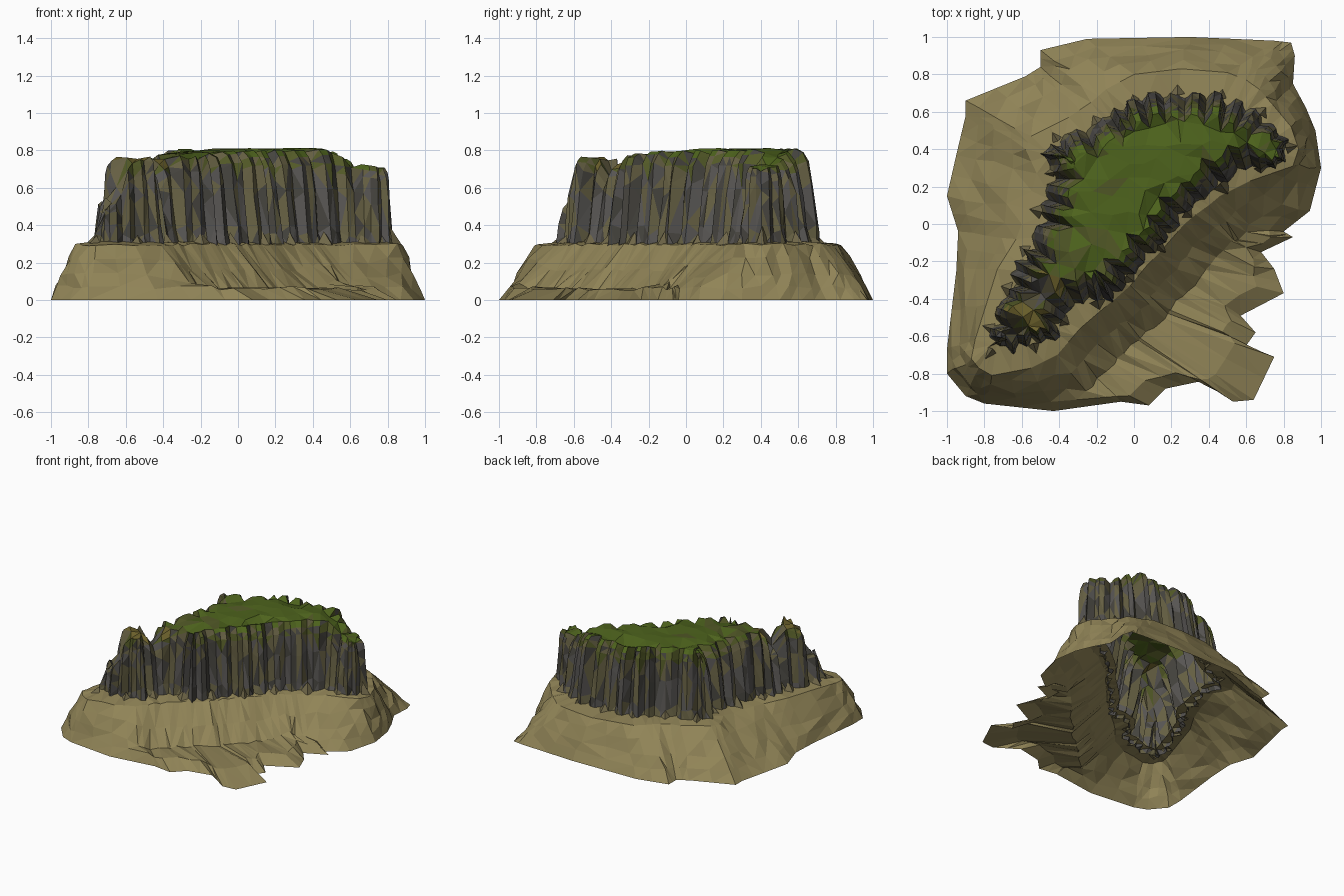
import bpy, bmesh, math, random
from mathutils import Vector
from mathutils.geometry import delaunay_2d_cdt

if "Cube" in bpy.data.objects:
    bpy.data.objects.remove(bpy.data.objects["Cube"])

random.seed(7)
U = random.uniform

# Outlines in plan, counter-clockwise from the south-west tip
GROUND = [(-1, -.8), (-.9, -.92), (-.8, -.96), (-.43, -1), (-.07, -.95), (.08, -.97), (.17, -.88),
          (.36, -.84), (.53, -.95), (.64, -.94), (.75, -.71), (.6, -.65), (.65, -.58), (.57, -.49),
          (.8, -.37), (.75, -.24), (.68, -.15), (.85, -.07), (.8, -.04), (.94, .07), (1, .3),
          (.97, .5), (.92, .62), (.85, .75), (.86, .9), (.84, .97), (.75, .98), (.3, 1),
          (-.25, .99), (-.5, .93), (-.5, .84), (-.58, .79), (-.9, .66), (-.9, .58), (-.95, .37),
          (-1, .15), (-.94, -.04), (-.95, -.25), (-1, -.67)]
SHOULDER = [(-.87, -.72), (-.83, -.77), (-.76, -.81), (-.55, -.77), (-.41, -.7), (-.35, -.63),
            (-.29, -.56), (-.22, -.5), (-.15, -.44), (-.1, -.4), (-.02, -.33), (.02, -.28),
            (.07, -.22), (.13, -.16), (.2, -.08), (.27, 0), (.33, .05), (.4, .1), (.46, .15),
            (.62, .23), (.85, .31), (.88, .4), (.84, .52), (.74, .64), (.67, .72), (.6, .77),
            (.5, .81), (.25, .83), (0, .8), (-.15, .72), (-.23, .65), (-.35, .57), (-.55, .47),
            (-.58, .4), (-.52, .27), (-.57, .08), (-.63, -.08), (-.73, -.24), (-.85, -.62)]
CLIFF = [(-.8, -.67), (-.65, -.69), (-.52, -.64), (-.41, -.62), (-.36, -.46), (-.27, -.42), (-.11, -.41),
         (-.05, -.3), (.02, -.22), (.1, -.14), (.2, -.05), (.27, .05), (.35, .12), (.45, .2),
         (.58, .29), (.81, .31), (.82, .42), (.77, .5), (.67, .6), (.58, .66), (.4, .69),
         (.2, .7), (.05, .68), (-.1, .62), (-.22, .53), (-.4, .46), (-.5, .38), (-.42, .25),
         (-.5, .1), (-.5, -.03), (-.57, -.14), (-.65, -.22), (-.66, -.34), (-.73, -.45), (-.75, -.55)]


def material(name, r, g, b):
    m = bpy.data.materials.new(name)
    m.diffuse_color = (r, g, b, 1)
    m.use_nodes = True
    m.node_tree.nodes["Principled BSDF"].inputs["Base Color"].default_value = m.diffuse_color
    return m


def finish(name, bm, mats, pick):
    bmesh.ops.triangulate(bm, faces=bm.faces[:])
    bmesh.ops.recalc_face_normals(bm, faces=bm.faces[:])
    bm.normal_update()
    if sum(f.normal.z * f.calc_area() for f in bm.faces) < 0:
        bmesh.ops.reverse_faces(bm, faces=bm.faces[:])
    for f in bm.faces:
        f.material_index = pick(f)
    me = bpy.data.meshes.new(name)
    bm.to_mesh(me)
    bm.free()
    for m in mats:
        me.materials.append(m)
    ob = bpy.data.objects.new(name, me)
    bpy.context.collection.objects.link(ob)


def bridge(bm, a, b):
    n = len(a)
    for i in range(n):
        j = (i + 1) % n
        bm.faces.new((a[i], a[j], b[j], b[i]))


def resample(points, n):
    """Evenly spaced points round a closed outline."""
    p = [Vector(q) for q in points]
    segs = [(p[i], p[(i + 1) % len(p)]) for i in range(len(p))]
    step = sum((b - a).length for a, b in segs) / n
    out, left = [], 0.0
    for a, b in segs:
        d = (b - a).length
        while left < d and len(out) < n:
            out.append(a.lerp(b, left / d))
            left += step
        left -= d
    return out


def outward(points, i, k):
    d = Vector(points[(i + k) % len(points)]) - Vector(points[i - k])
    return Vector((d.y, -d.x)).normalized()


def ramp(x, keys):
    for (x0, y0), (x1, y1) in zip(keys, keys[1:]):
        if x <= x1:
            return y0 + (y1 - y0) * max(0, (x - x0) / (x1 - x0))
    return keys[-1][1]


def top_height(p):
    """Plateau height: spire, pillar and gap in the south-west, drop in the east."""
    t = (p.x + p.y) * .707
    h = ramp(t, [(-1.04, .34), (-.97, .45), (-.93, .55), (-.88, .5), (-.83, .74), (-.75, .78),
                 (-.68, .76), (-.61, .64), (-.54, .76), (-.4, .78), (-.1, .8), (.1, .812)])
    return min(h, ramp(p.x, [(.5, .82), (.62, .74), (.82, .71)]))


# Cliff outline, outward normals and column grooves
N = 124
foot = resample(CLIFF, N)
normals = [outward(foot, i, 3) for i in range(N)]
groove, lip = [], []
while len(groove) < N:
    out, h = U(-.01, .025), U(-.05, .0)
    for k in range(random.choice((1, 2, 2, 3))):
        groove.append(out + U(-.012, .012))
        lip.append(h)
    groove.append(U(-.055, -.015))
    lip.append(h - U(.01, .08))

# Cliff walls
bm = bmesh.new()
rings = []
for f, inset in ((0, -.01), (.2, .012), (.62, .04), (.88, .062), (.97, .085), (1, .125)):
    ring = []
    for p, n, g, l in zip(foot, normals, groove, lip):
        tip = ramp(p.x, [(.66, 1), (.76, .3)]) * (.55 if p.x + p.y < -1 else 1)
        q = p + n * (g * (.5 if f == 0 else 1) * (.5 + .5 * tip) - inset * tip + U(-.007, .007))
        top = top_height(q) + l * (1 if f < 1 else .35)
        z = .28 + (top - .28) * (f + (U(-.08, .08) if 0 < f < .8 else 0))
        ring.append(bm.verts.new((q.x, q.y, z)))
    rings.append(ring)
for a, b in zip(rings, rings[1:]):
    bridge(bm, a, b)

# Grassy plateau triangulated inside the cliff rim
rim = [v.co.xy for v in rings[-1]]
inner = [Vector((-.8 + .095 * i + U(-.03, .03), -.7 + .095 * j + U(-.03, .03)))
         for i in range(18) for j in range(16)]
inner = [p for p in inner if min((p - r).length for r in rim) > .04]
co, _, faces, orig, _, _ = delaunay_2d_cdt(
    rim + inner, [(i, (i + 1) % N) for i in range(N)], [], 1, 1e-5)
cap = {}
for f in faces:
    for i in f:
        if i not in cap:
            k = [o for o in orig[i] if o < N]
            cap[i] = rings[-1][k[0]] if k else bm.verts.new(
                (co[i].x, co[i].y, top_height(co[i]) + U(-.008, .002)))
    vs = [cap[i] for i in f]
    if len(set(vs)) == 3 and not bm.faces.get(vs):
        bm.faces.new(vs)


def cliff_colour(f):
    c = f.calc_center_median()
    if abs(f.normal.z) > .6 and c.z > .64:
        if c.x + c.y < -.7:
            return 3
        return 4 if c.x + c.y > -.2 and U(0, 1) < .85 else random.choice((4, 5))
    if c.z > .68:
        return random.choice((1, 2, 5, 5))
    return random.choice((0, 0, 1, 2, 2))


finish("cliff", bm, [material("grey_rock", .095, .09, .085), material("dark_rock", .06, .057, .048),
                     material("olive_rock", .13, .115, .055), material("dry_grass", .15, .12, .025),
                     material("grass", .075, .125, .012), material("dark_grass", .085, .1, .02)],
       cliff_colour)

# Earth skirt: open underneath, slope from ledge to ragged ground edge
bm = bmesh.new()
rings = [[] for _ in range(6)]
K = len(GROUND)
for i in range(K):
    j2 = (i + 1) % K
    for t in (0, .5):
        g = Vector(GROUND[i]).lerp(Vector(GROUND[j2]), t)
        s = Vector(SHOULDER[i]).lerp(Vector(SHOULDER[j2]), t)
        n = outward(SHOULDER, i, 2).lerp(outward(SHOULDER, j2, 2), t)
        span = (g - s).length
        # long south-east side gets a low apron beyond the steep slope
        low = s.x > s.y and s.x < .7 and s.x + s.y > -1.25
        w = min(1, max(0, (span - .26) / .3)) if low else 0
        toe = s.lerp(g, .55).lerp(s + n * .25, w)
        toe_z = .14 * (1 - w) + .055 * w
        k = min(range(N), key=lambda a: (foot[a] - s).length)
        ledge = foot[k] - normals[k] * .05
        prof = [(g, 0), (toe.lerp(g, .5 + .15 * w), toe_z * .5 + .035 * w), (toe, toe_z),
                (s.lerp(toe, .5), .225 - .06 * w), (s, .295), (ledge, .315)]
        for r, (p, z) in enumerate(prof):
            j = .012 if 0 < r < 4 else 0
            rings[r].append(bm.verts.new((p.x + U(-j, j), p.y + U(-j, j),
                                          z + U(-j, j) + (U(-.006, .01) if r == 4 else 0))))
for a, b in zip(rings, rings[1:]):
    bridge(bm, a, b)
finish("earth_skirt", bm, [material("earth", .28, .23, .095), material("dark_earth", .25, .205, .085)],
       lambda f: 1 if U(0, 1) < .2 else 0)

# Rubble wedges leaning against the cliff foot
bm = bmesh.new()
for i in range(1, N, 6):
    p, n = foot[i], normals[i]
    side, w, h = Vector((-n.y, n.x)), U(.03, .06), U(.04, .1)
    base = [p + side * w, p + n * U(.03, .07), p - side * w]
    a, b, c = [bm.verts.new((q.x, q.y, .295)) for q in base]
    top = bm.verts.new((p.x - n.x * .01, p.y - n.y * .01, .3 + h))
    bm.faces.new((a, b, top))
    bm.faces.new((b, c, top))
finish("ledge_rubble", bm, [material("brown_rock", .16, .135, .065)], lambda f: 0)
